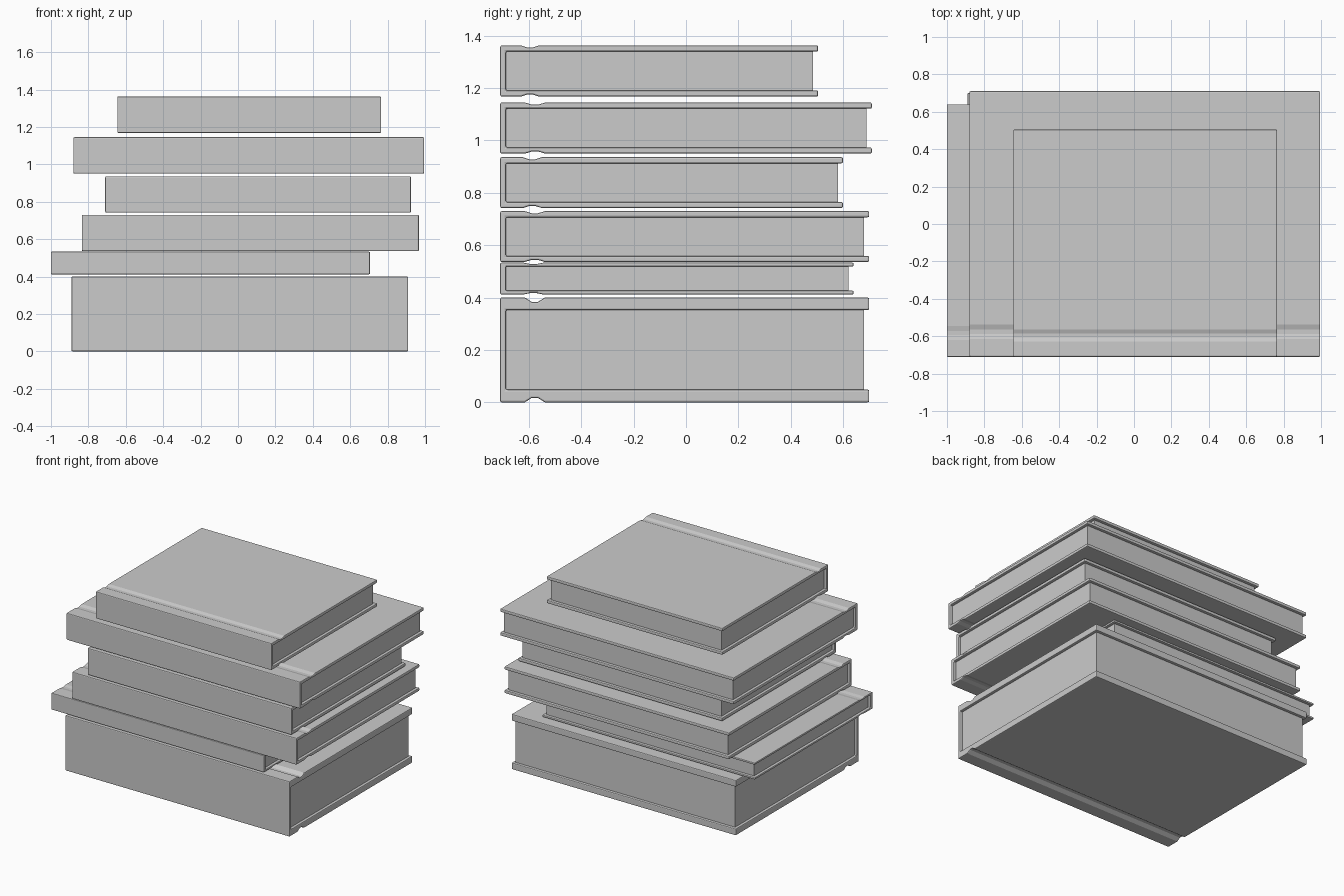
import bpy, bmesh

cube = bpy.data.objects.get("Cube")
if cube:
    bpy.data.objects.remove(cube, do_unlink=True)

GREY = (0.6, 0.6, 0.6, 1)
grey = bpy.data.materials.new("plain grey")
grey.use_nodes = True
grey.diffuse_color = GREY
grey.node_tree.nodes["Principled BSDF"].inputs["Base Color"].default_value = GREY

FRONT = -0.71      # all spines line up here
SPINE = 0.022      # spine board thickness
INSET = 0.02       # how far the covers overhang the pages


def extrude_profile(name, outline, x0, x1, bevel):
    """Closed (y, z) outline extruded along x."""
    bm = bmesh.new()
    face = bm.faces.new([bm.verts.new((x0, y, z)) for y, z in outline])
    ext = bmesh.ops.extrude_face_region(bm, geom=[face])
    moved = [v for v in ext["geom"] if isinstance(v, bmesh.types.BMVert)]
    bmesh.ops.translate(bm, verts=moved, vec=(x1 - x0, 0, 0))
    bmesh.ops.recalc_face_normals(bm, faces=bm.faces)
    mesh = bpy.data.meshes.new(name)
    bm.to_mesh(mesh)
    bm.free()
    mesh.materials.append(grey)
    obj = bpy.data.objects.new(name, mesh)
    bpy.context.collection.objects.link(obj)
    if bevel:
        mod = obj.modifiers.new("soft edges", "BEVEL")
        mod.width, mod.segments = bevel, 2
        mod.limit_method, mod.angle_limit = "ANGLE", 1.0
    return obj


def book(name, x0, x1, z0, z1, back):
    height, depth = z1 - z0, back - FRONT
    board = 0.12 * height
    hinge, half, dip = FRONT + 0.094 * depth, 0.027 * depth, 0.35 * board
    mid = (z0 + z1) / 2
    # Upper half of the C-shaped cover, with the hinge groove on its outside
    upper = [(FRONT, z1), (hinge - half, z1), (hinge - half * 0.3, z1 - dip),
             (hinge + half * 0.3, z1 - dip), (hinge + half, z1), (back, z1),
             (back, z1 - board), (FRONT + SPINE, z1 - board)]
    lower = [(y, 2 * mid - z) for y, z in reversed(upper)]
    extrude_profile(name + "_cover", upper + lower, x0, x1, min(0.006, board * 0.3))
    # Page block, tucked between the boards
    a, b = FRONT + SPINE, back - INSET
    lo, hi = z0 + board, z1 - board
    extrude_profile(name + "_pages", [(a, lo), (b, lo), (b, hi), (a, hi)],
                    x0 + INSET, x1 - INSET, 0)


# Stack from the bottom up: x range, z range, back edge
book("bottom_book", -0.89, 0.91, 0.0, 0.4, 0.70)
book("thin_book", -1.0, 0.705, 0.412, 0.533, 0.64)
book("third_book", -0.835, 0.967, 0.536, 0.73, 0.70)
book("fourth_book", -0.71, 0.925, 0.742, 0.936, 0.60)
book("wide_book", -0.88, 0.995, 0.95, 1.145, 0.71)
book("top_book", -0.645, 0.765, 1.168, 1.363, 0.505)
